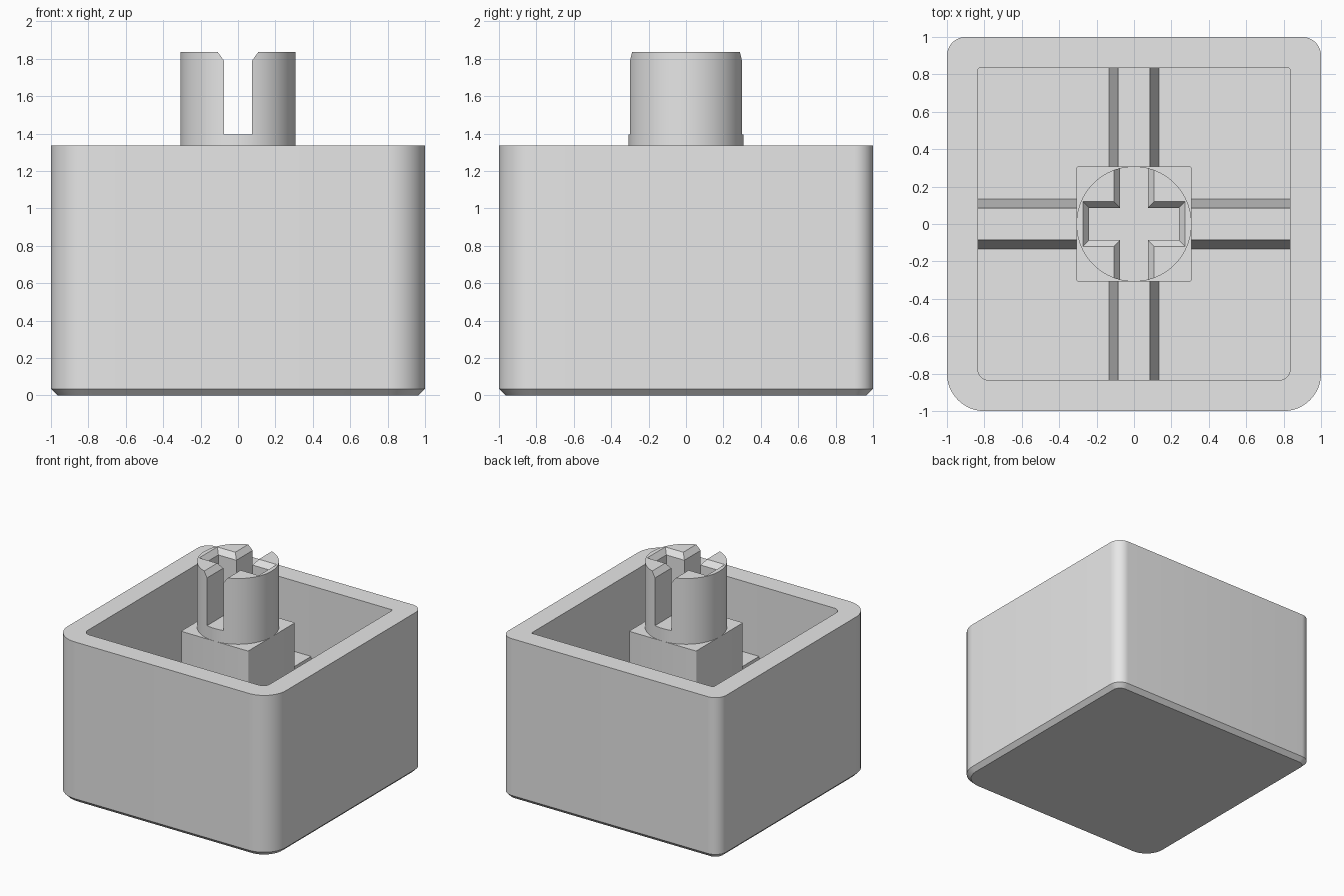
import bpy, bmesh, math

if "Cube" in bpy.data.objects:
    bpy.data.objects.remove(bpy.data.objects["Cube"], do_unlink=True)

RIM, FLOOR, RIB_TOP, BLOCK_TOP, STEM_TOP = 1.335, 0.17, 0.75, 1.29, 1.835
INNER, BLOCK = 0.835, 0.308

grey = bpy.data.materials.new("light_grey")
grey.use_nodes = True
grey.diffuse_color = (0.8, 0.8, 0.8, 1)
grey.node_tree.nodes["Principled BSDF"].inputs["Base Color"].default_value = (0.8, 0.8, 0.8, 1)


def rounded_square(half, front_r, back_r, z, steps=12):
    """Ring of points, counter-clockwise, with separate front and back radii."""
    ring = []
    for i, (sx, sy) in enumerate([(1, 1), (-1, 1), (-1, -1), (1, -1)]):
        r = back_r if sy > 0 else front_r
        for k in range(steps + 1):
            a = math.pi / 2 * (i + k / steps)
            ring.append((sx * (half - r) + r * math.cos(a),
                         sy * (half - r) + r * math.sin(a), z))
    return ring


def loft(name, rings):
    """Closed solid through rings of equal length, capped at both ends."""
    bm = bmesh.new()
    loops = [[bm.verts.new(p) for p in ring] for ring in rings]
    n = len(loops[0])
    for low, high in zip(loops, loops[1:]):
        for i in range(n):
            j = (i + 1) % n
            bm.faces.new((low[i], low[j], high[j], high[i]))
    bm.faces.new(loops[0][::-1])
    bm.faces.new(loops[-1])
    bmesh.ops.recalc_face_normals(bm, faces=bm.faces[:])
    mesh = bpy.data.meshes.new(name)
    bm.to_mesh(mesh)
    bm.free()
    mesh.materials.append(grey)
    obj = bpy.data.objects.new(name, mesh)
    bpy.context.collection.objects.link(obj)
    return obj


def smooth(obj):
    bpy.ops.object.select_all(action='DESELECT')
    obj.select_set(True)
    bpy.context.view_layer.objects.active = obj
    bpy.ops.object.shade_smooth_by_angle(angle=math.radians(30))


# Hollow shell with a chamfered base and open top
c = 0.035
shell = loft("shell", [
    rounded_square(1 - c, 0.2 - c, 0.1 - c, 0),
    rounded_square(1, 0.2, 0.1, c),
    rounded_square(1, 0.2, 0.1, RIM),
    rounded_square(INNER, 0.06, 0.012, RIM),
    rounded_square(INNER, 0.06, 0.012, FLOOR),
])
smooth(shell)

# Square block under the stem
block = loft("stem_block", [rounded_square(BLOCK, 0.012, 0.012, z, 4)
                            for z in (FLOOR, BLOCK_TOP)])
smooth(block)

# Four tapered ribs from the block to the walls
for i, side in enumerate(("left", "back", "right", "front")):
    rib = loft(side + "_rib", [
        [(BLOCK - 0.01, -w, z), (INNER, -w, z), (INNER, w, z), (BLOCK - 0.01, w, z)]
        for w, z in ((0.134, FLOOR), (0.086, RIB_TOP))])
    rib.rotation_euler.z = i * math.pi / 2


# Round stem
def circle(r, z, n=96):
    return [(r * math.cos(2 * math.pi * k / n), r * math.sin(2 * math.pi * k / n), z)
            for k in range(n)]


stem = loft("stem", [circle(BLOCK, BLOCK_TOP), circle(BLOCK, STEM_TOP)])


# Cross slot, open to front and back, with a chamfered mouth
def cross(grow, z):
    a, b, end, far = 0.075 + grow, 0.086 + grow, 0.24 + grow, 0.5
    quarter = [(end, b), (a, b), (a, far)]
    pts = quarter + [(-x, y) for x, y in quarter[::-1]]
    pts += [(-x, -y) for x, y in pts]
    return [(x, y, z) for x, y in pts]


g, drop = 0.033, 0.045
cutter = loft("slot_cutter", [cross(0, 1.395), cross(0, STEM_TOP - drop),
                              cross(2 * g, STEM_TOP + drop)])
cutter.hide_render = True
cut = stem.modifiers.new("slot", 'BOOLEAN')
cut.operation = 'DIFFERENCE'
cut.solver = 'EXACT'
cut.object = cutter
bpy.context.view_layer.update()
carved = bpy.data.meshes.new_from_object(
    stem.evaluated_get(bpy.context.evaluated_depsgraph_get()))
stem.modifiers.clear()
stem.data = carved
bpy.data.objects.remove(cutter, do_unlink=True)
smooth(stem)
